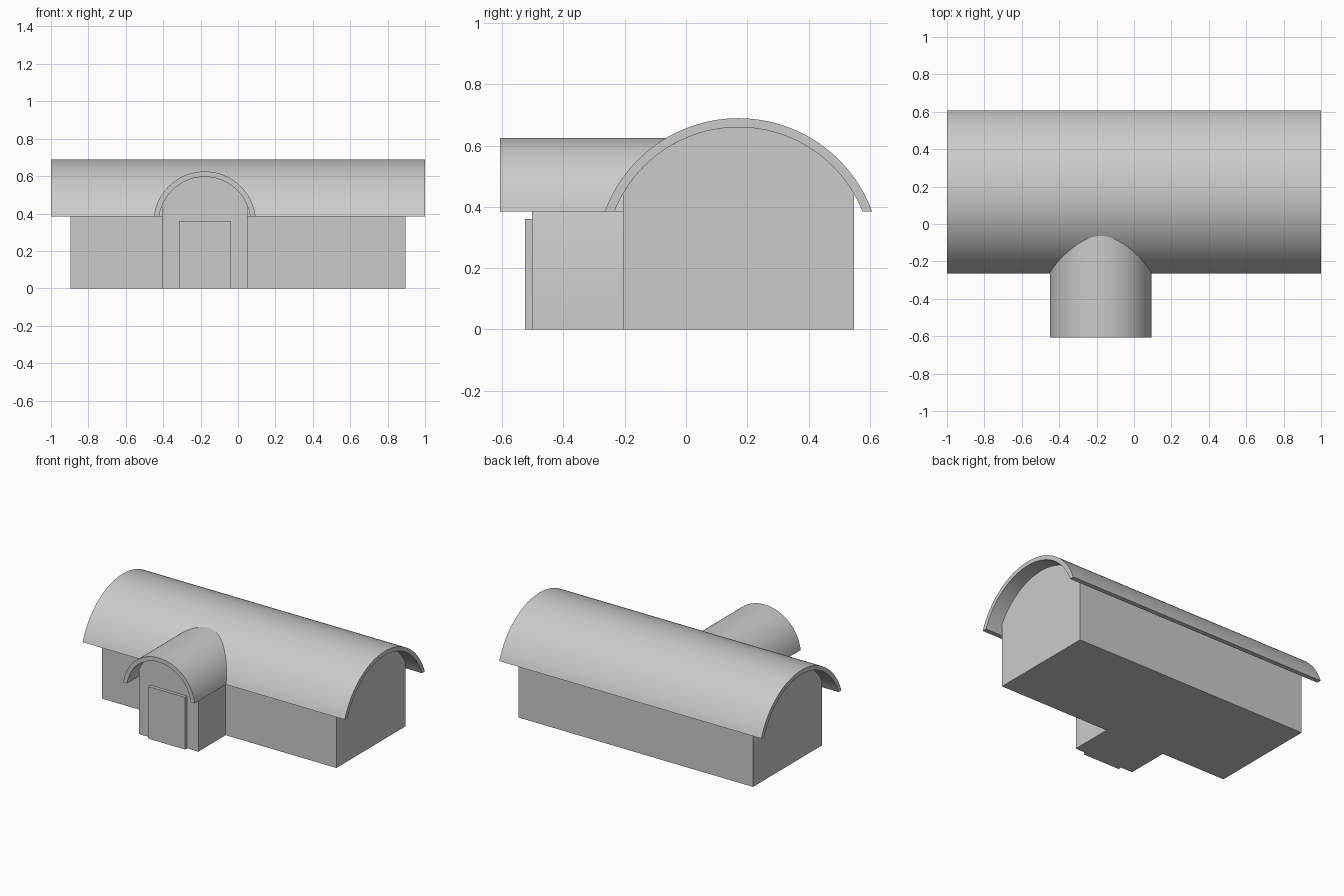
import bpy, bmesh, math
from mathutils import Vector

if "Cube" in bpy.data.objects:
    bpy.data.objects.remove(bpy.data.objects["Cube"])


def arc(cx, cz, r, z_end, n=48):
    """Arc points over the top, from +side to -side, both ending at height z_end."""
    a0 = math.asin((z_end - cz) / r)
    return [(cx + r * math.cos(a0 + (math.pi - 2 * a0) * i / n),
             cz + r * math.sin(a0 + (math.pi - 2 * a0) * i / n)) for i in range(n + 1)]


def clipped_arc(cx, cz, r, half, n=48):
    """Arc spanning the given half width."""
    return arc(cx, cz, r, cz + math.sqrt(r * r - half * half), n)


def extrude(name, profile, axis, start, end):
    """Extrude a (horizontal, z) profile along the x or y axis."""
    def place(p, t):
        return Vector((t, p[0], p[1])) if axis == 'x' else Vector((p[0], t, p[1]))
    bm = bmesh.new()
    a = [bm.verts.new(place(p, start)) for p in profile]
    b = [bm.verts.new(place(p, end)) for p in profile]
    bm.faces.new(a)
    bm.faces.new(b[::-1])
    for i in range(len(a)):
        j = (i + 1) % len(a)
        bm.faces.new((a[j], a[i], b[i], b[j]))
    bmesh.ops.recalc_face_normals(bm, faces=bm.faces)
    mesh = bpy.data.meshes.new(name)
    bm.to_mesh(mesh)
    bm.free()
    ob = bpy.data.objects.new(name, mesh)
    bpy.context.collection.objects.link(ob)
    bpy.ops.object.select_all(action='DESELECT')
    ob.select_set(True)
    bpy.context.view_layer.objects.active = ob
    bpy.ops.object.shade_smooth_by_angle(angle=math.radians(30))
    return ob


def rect(x0, x1, z0, z1):
    return [(x0, z0), (x1, z0), (x1, z1), (x0, z1)]


EAVE = 0.384

# Main hall: walls, rounded gable and barrel roof
cy, cz, r_out, r_in = 0.171, 0.2245, 0.4645, 0.435
half = 0.3765
extrude("main_walls", rect(cy - half, cy + half, 0, 0.432), 'x', -0.895, 0.895)
gable = [(cy - half, 0.432), (cy + half, 0.432)] + clipped_arc(cy, cz, r_in, half)
extrude("main_gable", gable, 'x', -0.895, 0.895)
roof = arc(cy, cz, r_out, EAVE) + arc(cy, cz, r_in, EAVE)[::-1]
extrude("main_roof", roof, 'x', -1, 1)

# Entrance porch: walls with arched top and smaller barrel roof
px, pz, p_out, p_in = -0.178, 0.351, 0.274, 0.245
p_half = 0.2275
porch = [(px - p_half, 0), (px + p_half, 0)] + clipped_arc(px, pz, p_in, p_half)
extrude("porch_walls", porch, 'y', -0.502, -0.2)
porch_roof = arc(px, pz, p_out, EAVE) + arc(px, pz, p_in, EAVE)[::-1]
extrude("porch_roof", porch_roof, 'y', -0.607, -0.03)

# Door
extrude("door", rect(-0.316, -0.037, 0, 0.36), 'y', -0.525, -0.49)
